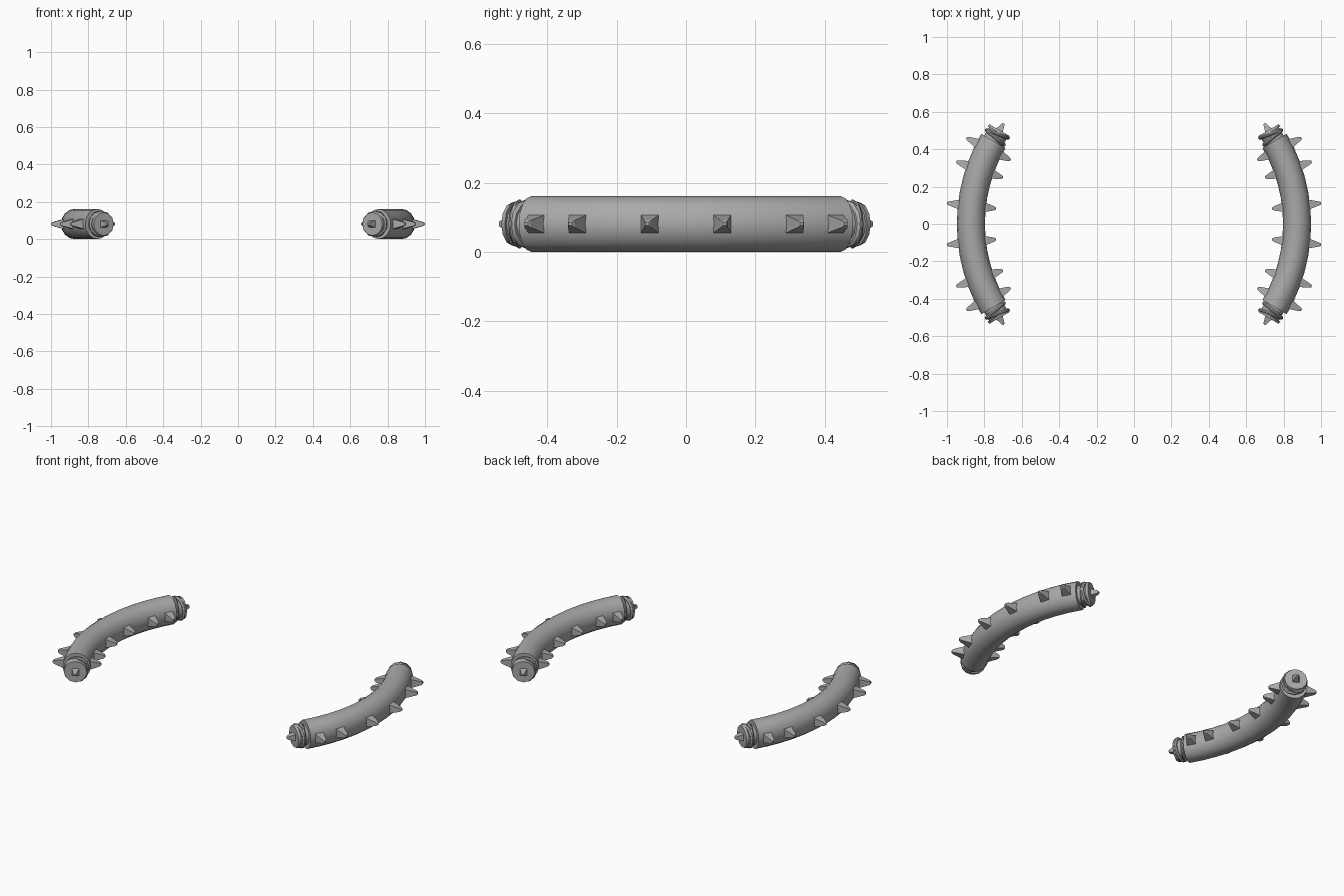
import bpy, bmesh, math
from mathutils import Matrix, Vector

if "Cube" in bpy.data.objects:
    bpy.data.objects.remove(bpy.data.objects["Cube"])

grey = bpy.data.materials.new("mid grey")
grey.diffuse_color = (0.4, 0.4, 0.4, 1)
grey.use_nodes = True
grey.node_tree.nodes["Principled BSDF"].inputs["Base Color"].default_value = grey.diffuse_color

R, CX, Z = 0.881, -0.009, 0.081      # bend radius and centre of the right bar
END = math.radians(30.3)             # half angle of the bend


def frame(angle):
    """Outward and lengthwise directions on the bend."""
    out = Vector((math.cos(angle), math.sin(angle), 0))
    along = Vector((-math.sin(angle), math.cos(angle), 0))
    return out, along


def aim(pos, direction):
    """Matrix placing local +z along direction, local y kept near world z."""
    z = direction.normalized()
    x = Vector((0, 0, 1)).cross(z).normalized()
    y = z.cross(x)
    return Matrix.Translation(pos) @ Matrix((x, y, z)).transposed().to_4x4()


def finish(name, bm, mirror_y=True, smooth=True):
    bmesh.ops.recalc_face_normals(bm, faces=bm.faces)
    me = bpy.data.meshes.new(name)
    bm.to_mesh(me)
    bm.free()
    me.materials.append(grey)
    ob = bpy.data.objects.new(name, me)
    bpy.context.collection.objects.link(ob)
    if smooth:
        bpy.ops.object.select_all(action='DESELECT')
        ob.select_set(True)
        bpy.context.view_layer.objects.active = ob
        bpy.ops.object.shade_smooth_by_angle(angle=math.radians(35))
    mod = ob.modifiers.new("mirror", 'MIRROR')
    mod.use_axis = (True, mirror_y, False)
    mod.use_mirror_merge = False
    return ob


def cone(bm, mat, r1, r2, z0, z1, sides):
    bmesh.ops.create_cone(bm, cap_ends=True, segments=sides, radius1=r1, radius2=r2,
                          depth=z1 - z0, matrix=mat @ Matrix.Translation((0, 0, (z0 + z1) / 2)))


# curved bar, swept along the bend
bm = bmesh.new()
SIDES, STEPS = 16, 12
rings = []
for i in range(STEPS + 1):
    a = END * (2 * i / STEPS - 1)
    out, _ = frame(a)
    c = Vector((CX, 0, Z)) + out * R
    rings.append([bm.verts.new(c + out * 0.075 * math.cos(t) + Vector((0, 0, 0.081 * math.sin(t))))
                  for t in (2 * math.pi * k / SIDES for k in range(SIDES))])
for r0, r1 in zip(rings, rings[1:]):
    for k in range(SIDES):
        n = (k + 1) % SIDES
        bm.faces.new((r0[k], r0[n], r1[n], r1[k]))
bm.faces.new(rings[0])
bm.faces.new(rings[-1])
finish("curved_bar", bm, mirror_y=False)

# wrapped end: core with a flat cap, and two crossing bands
out, along = frame(END)
end = aim(Vector((CX, 0, Z)) + out * R, along)
bm = bmesh.new()
cone(bm, end, 0.056, 0.056, -0.01, 0.055, 12)
cone(bm, end, 0.066, 0.062, 0.052, 0.066, 12)
finish("end_core", bm)

bm = bmesh.new()
for s, tilt in ((0.02, 10), (0.042, -10)):
    m = end @ Matrix.Translation((0, 0, s)) @ Matrix.Rotation(math.radians(tilt), 4, 'Y')
    cone(bm, m, 0.062, 0.07, -0.010, -0.003, 12)
    cone(bm, m, 0.07, 0.07, -0.003, 0.003, 12)
    cone(bm, m, 0.07, 0.062, 0.003, 0.010, 12)
finish("end_bands", bm)


# blunt four-sided spikes
def spike(bm, pos, direction, length, half):
    m = aim(pos, direction) @ Matrix.Rotation(math.pi / 4, 4, 'Z')
    w = half * math.sqrt(2)
    cone(bm, m, w, w * 0.36, -0.012, length * 0.88, 4)
    cone(bm, m, w * 0.36, w * 0.18, length * 0.88, length, 4)


bm = bmesh.new()
for deg in (6.3, 19.2, 27):
    out, _ = frame(math.radians(deg))
    centre = Vector((CX, 0, Z)) + out * R
    spike(bm, centre + out * 0.073, out, 0.061, 0.028)
    spike(bm, centre - out * 0.073, -out, 0.056, 0.028)
finish("side_spikes", bm, smooth=False)

# spike on each bar end
bm = bmesh.new()
spike(bm, end @ Vector((0, 0, 0.066)), along, 0.042, 0.023)
finish("end_spike", bm, smooth=False)
